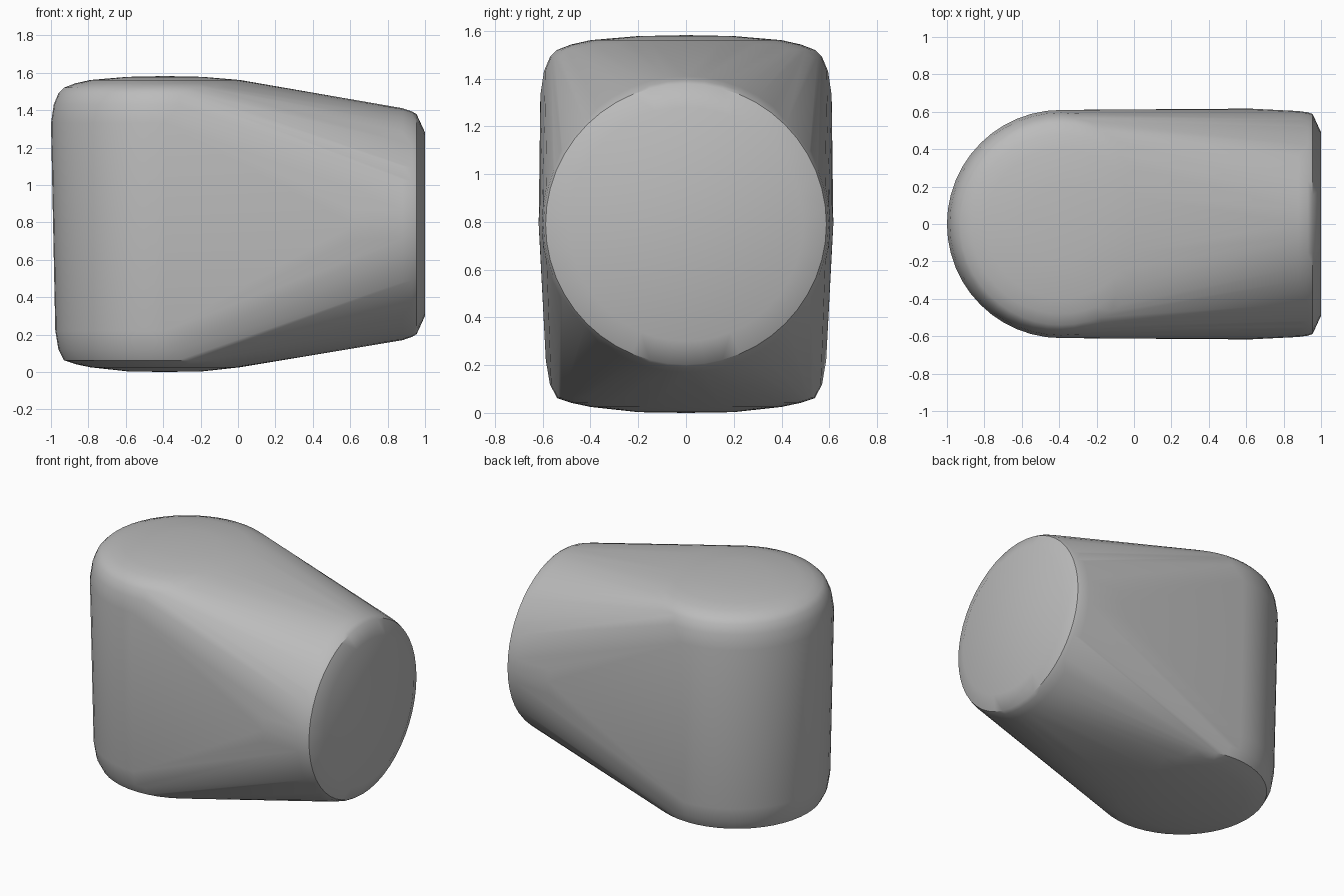
import bpy, bmesh, math

cube = bpy.data.objects.get("Cube")
if cube:
    bpy.data.objects.remove(cube, do_unlink=True)

# Plain grey surface
grey = bpy.data.materials.new("plain_grey")
grey.use_nodes = True
colour = (0.5, 0.5, 0.5, 1)
grey.diffuse_color = colour
grey.node_tree.nodes["Principled BSDF"].inputs["Base Color"].default_value = colour

SIDES = 48
MID_Z = 0.79
AXIS_X = -0.39
angles = [2 * math.pi * i / SIDES for i in range(SIDES)]
bm = bmesh.new()

# Upright domed drum: (radius, height)
drum = [(0.2, 0.003), (0.4, 0.025), (0.48, 0.042), (0.54, 0.062),
        (0.57, 0.12), (0.587, 0.22), (0.61, 1.33), (0.595, 1.43),
        (0.57, 1.49), (0.54, 1.52), (0.48, 1.543), (0.4, 1.561), (0.2, 1.578)]
for r, z in drum:
    for a in angles:
        bm.verts.new((AXIS_X + r * math.cos(a), r * math.sin(a), z))
for z in (0, 1.582):
    bm.verts.new((AXIS_X, 0, z))

# Round end facing sideways: (x, half width, half height)
end = [(0.62, 0.617, 0.64), (0.88, 0.604, 0.62), (0.93, 0.597, 0.603),
       (0.955, 0.588, 0.588), (1.0, 0.49, 0.49)]
for x, ry, rz in end:
    for a in angles:
        bm.verts.new((x, ry * math.cos(a), MID_Z + rz * math.sin(a)))

# Stretch one skin around both
hull = bmesh.ops.convex_hull(bm, input=bm.verts)
loose = {v for v in hull["geom_interior"] + hull["geom_unused"]
         if isinstance(v, bmesh.types.BMVert)}
bmesh.ops.delete(bm, geom=list(loose), context="VERTS")
bmesh.ops.dissolve_limit(bm, angle_limit=math.radians(0.5),
                         verts=bm.verts, edges=bm.edges)
bmesh.ops.recalc_face_normals(bm, faces=bm.faces)

mesh = bpy.data.meshes.new("rounded_body")
bm.to_mesh(mesh)
bm.free()
mesh.materials.append(grey)
body = bpy.data.objects.new("rounded_body", mesh)
bpy.context.collection.objects.link(body)
bpy.context.view_layer.objects.active = body
body.select_set(True)
bpy.ops.object.shade_smooth_by_angle(angle=math.radians(35))
